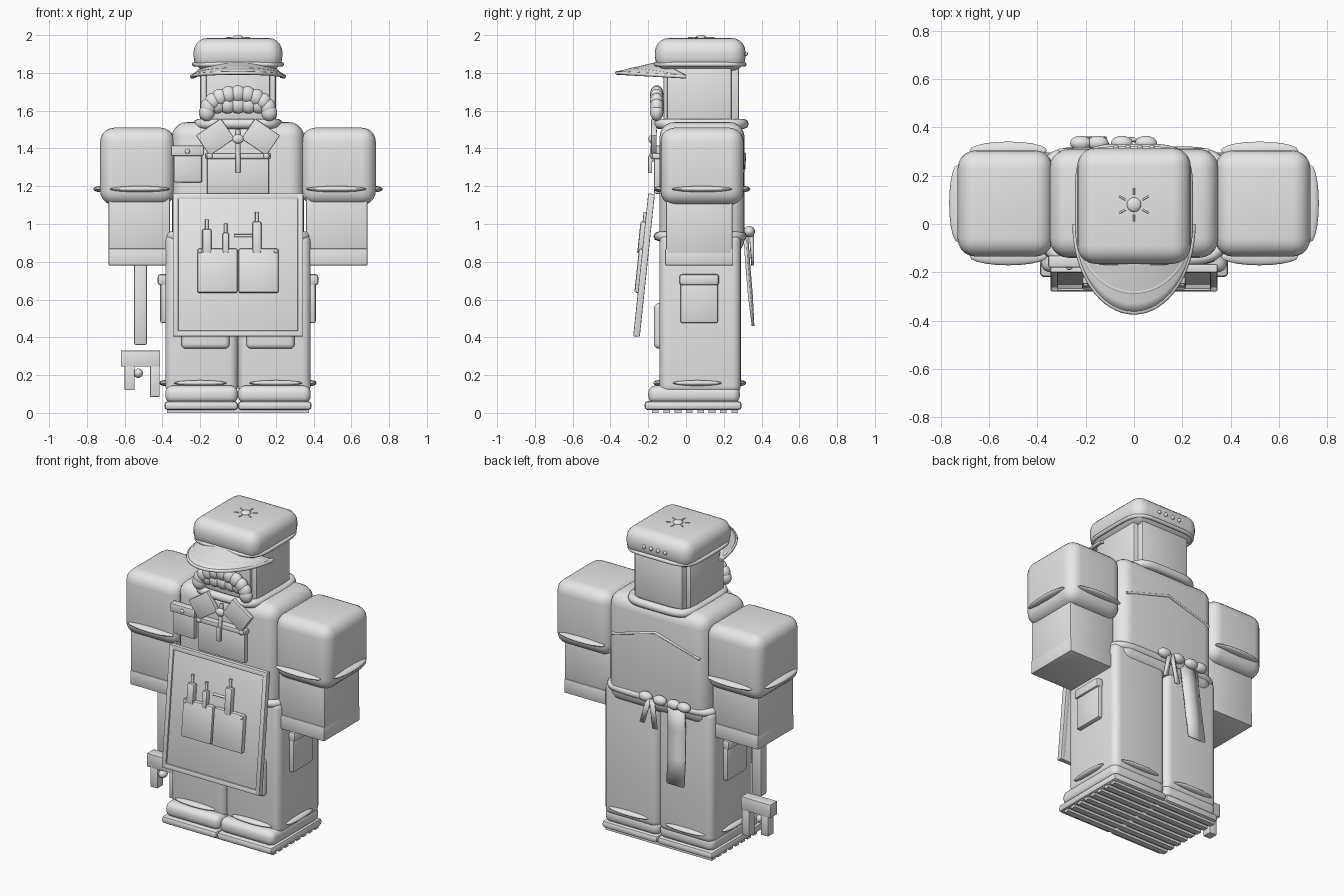
import bpy, bmesh, math
from mathutils import Matrix, Vector

if "Cube" in bpy.data.objects:
    bpy.data.objects.remove(bpy.data.objects["Cube"], do_unlink=True)

grey = bpy.data.materials.new("plain_grey")
grey.use_nodes = True
grey.diffuse_color = (0.8, 0.8, 0.8, 1)
grey.node_tree.nodes["Principled BSDF"].inputs["Base Color"].default_value = (0.8, 0.8, 0.8, 1)


def finish(name, bm):
    """Turn a bmesh into a shaded object."""
    bmesh.ops.recalc_face_normals(bm, faces=bm.faces)
    me = bpy.data.meshes.new(name)
    bm.to_mesh(me)
    bm.free()
    me.materials.append(grey)
    ob = bpy.data.objects.new(name, me)
    bpy.context.collection.objects.link(ob)
    bpy.ops.object.select_all(action="DESELECT")
    ob.select_set(True)
    bpy.context.view_layer.objects.active = ob
    bpy.ops.object.shade_smooth_by_angle(angle=math.radians(40))
    return ob


def box(name, x, y, z, bevel=0.0, turn=0.0):
    """Box from three (low, high) ranges, rounded, optionally turned about y."""
    bm = bmesh.new()
    mid = Vector([(a + b) / 2 for a, b in (x, y, z)])
    size = [b - a for a, b in (x, y, z)]
    m = Matrix.Translation(mid) @ Matrix.Rotation(turn, 4, "Y") @ Matrix.Diagonal((*size, 1))
    bmesh.ops.create_cube(bm, size=1, matrix=m)
    if bevel:
        bmesh.ops.bevel(bm, geom=bm.edges[:], offset=bevel, segments=5 if bevel > 0.02 else 2,
                        profile=0.5, affect="EDGES", clamp_overlap=True)
    return finish(name, bm)


def blob(name, centre, radii):
    bm = bmesh.new()
    m = Matrix.Translation(centre) @ Matrix.Diagonal((*radii, 1))
    bmesh.ops.create_uvsphere(bm, u_segments=20, v_segments=12, radius=1, matrix=m)
    return finish(name, bm)


def tube(name, points, radius, closed=False):
    """Round cord through the points."""
    cu = bpy.data.curves.new(name, "CURVE")
    cu.dimensions = "3D"
    cu.bevel_depth = radius
    cu.bevel_resolution = 2
    cu.use_fill_caps = True
    sp = cu.splines.new("POLY")
    sp.points.add(len(points) - 1)
    for p, co in zip(sp.points, points):
        p.co = (*co, 1)
    sp.use_cyclic_u = closed
    cu.materials.append(grey)
    ob = bpy.data.objects.new(name, cu)
    bpy.context.collection.objects.link(ob)
    return ob


def ring(name, rx, ry, cy, z, radius, power=0.4):
    """Closed cord on a rounded rectangle."""
    pts = []
    for i in range(56):
        a = math.tau * i / 56
        c, s = math.cos(a), math.sin(a)
        pts.append((rx * math.copysign(abs(c) ** power, c),
                    cy + ry * math.copysign(abs(s) ** power, s), z))
    return tube(name, pts, radius, True)


def span(side, a, b):
    return tuple(sorted((side * a, side * b)))


# Torso, neck and head
box("torso", (-0.35, 0.35), (-0.14, 0.31), (0.84, 1.54), 0.08)
ring("collar", 0.21, 0.225, 0.08, 1.53, 0.027)
box("head", (-0.2, 0.2), (-0.1, 0.24), (1.5, 1.84), 0.01)
box("head_core", (-0.17, 0.17), (-0.12, 0.28), (1.5, 1.84), 0.01)
tube("back_yoke_seam", [(-0.31, 0.305, 1.28), (0, 0.311, 1.37), (0.31, 0.305, 1.28)], 0.008)

# Cap with button, rays, band and rear studs
box("cap_crown", (-0.235, 0.235), (-0.165, 0.315), (1.81, 1.985), 0.075)
ring("cap_band", 0.232, 0.234, 0.075, 1.845, 0.012)
blob("cap_button", (0, 0.08, 1.985), (0.03, 0.03, 0.015))
for i in range(6):
    a = math.tau * (i + 0.5) / 6
    tube("cap_ray", [(r * math.cos(a), 0.08 + r * math.sin(a), 1.985) for r in (0.04, 0.07)], 0.004)
for i in range(4):
    blob("cap_stud", (-0.075 + 0.05 * i, 0.318, 1.9), (0.012, 0.01, 0.012))


# Arched visor
def visor_point(u, t):
    x = (0.225 + 0.02 * t) * math.cos(u)
    y = -(0.13 + 0.235 * t) * math.sin(u)
    return (x, y, 1.78 + (0.075 - 0.055 * t) * math.sin(u))


bm = bmesh.new()
rows = [[bm.verts.new(visor_point(math.pi * i / 32, j / 6)) for i in range(33)] for j in range(7)]
for ra, rb in zip(rows, rows[1:]):
    for i in range(32):
        bm.faces.new((ra[i], ra[i + 1], rb[i + 1], rb[i]))
visor = finish("visor", bm)
mod = visor.modifiers.new("thickness", "SOLIDIFY")
mod.thickness = 0.016
mod.offset = 0
for t in (0.65, 1):
    tube("visor_seam", [visor_point(math.pi * i / 32, t) for i in range(33)], 0.01)

# Moustache of soft tufts
for i in range(11):
    a = math.pi * i / 10
    blob("moustache_tuft", (0.165 * math.cos(a), -0.155, 1.59 + 0.1 * math.sin(a)), (0.042, 0.035, 0.045))
for i in range(5):
    blob("lower_tuft", (-0.11 + 0.055 * i, -0.145, 1.63), (0.045, 0.035, 0.045))

# Arms, cuffs, legs and shoes, mirrored
for s, side in ((1, "left"), (-1, "right")):
    box(side + "_sleeve", span(s, 0.335, 0.73), (-0.135, 0.305), (1.1, 1.51), 0.075)
    box(side + "_forearm", span(s, 0.36, 0.685), (-0.105, 0.245), (0.84, 1.2), 0.006)
    box(side + "_cuff", span(s, 0.355, 0.685), (-0.11, 0.25), (0.78, 0.87), 0.006)
    for y in (-0.135, 0.305):
        blob(side + "_sleeve_fold", (s * 0.52, y, 1.185), (0.16, 0.036, 0.016))
    blob(side + "_sleeve_fold", (s * 0.73, 0.085, 1.185), (0.035, 0.16, 0.016))

    box(side + "_leg", span(s, 0, 0.385), (-0.14, 0.29), (0.1, 0.95), 0.045)
    box(side + "_knee_patch", span(s, 0.045, 0.3), (-0.17, -0.12), (0.34, 0.58), 0.03)
    for y in (-0.145, 0.29):
        blob(side + "_hem_fold", (s * 0.2, y, 0.158), (0.14, 0.028, 0.015))
    blob(side + "_hem_fold", (s * 0.39, 0.06, 0.158), (0.025, 0.13, 0.015))
    box(side + "_shoe", span(s, 0, 0.385), (-0.2, 0.285), (0.05, 0.145), 0.04)
    box(side + "_sole", span(s, 0, 0.39), (-0.22, 0.295), (0.015, 0.062), 0.018)
    box(side + "_side_pocket", span(s, 0.37, 0.412), (-0.03, 0.17), (0.475, 0.72), 0.012)
    box(side + "_pocket_flap", span(s, 0.37, 0.425), (-0.035, 0.175), (0.675, 0.735), 0.015)
    box(side + "_collar_flap", (s * 0.12 - 0.08, s * 0.12 + 0.08), (-0.185, -0.155),
        (1.395, 1.525), 0.006, s * 0.6)
for i in range(8):
    y = -0.18 + 0.06 * i
    box("sole_tread", (-0.375, 0.375), (y, y + 0.035), (0, 0.03))

# Waist tie with knots and hanging ribbons
ring("waist_tie", 0.365, 0.222, 0.075, 0.935, 0.025, 0.3)
for x in (0.05, -0.05, -0.15, -0.22):
    blob("tie_knot", (x, 0.335, 0.96), (0.045, 0.03, 0.03))


def ribbon(name, points, width):
    bm = bmesh.new()
    pairs = [[bm.verts.new((x + d * width, y, z)) for d in (-0.5, 0, 0.5)] for x, y, z in points]
    for p, q in zip(pairs, pairs[1:]):
        p[1].co.y += 0.012
        for i in range(2):
            bm.faces.new((p[i], p[i + 1], q[i + 1], q[i]))
    ob = finish(name, bm)
    m = ob.modifiers.new("thickness", "SOLIDIFY")
    m.thickness = 0.014
    m.offset = 0


ribbon("long_ribbon", [(-0.15, 0.31, 0.95), (-0.16, 0.32, 0.8), (-0.17, 0.335, 0.62), (-0.175, 0.355, 0.46)], 0.12)
ribbon("short_ribbon", [(0.0, 0.34, 0.96), (-0.03, 0.352, 0.78)], 0.03)
ribbon("short_ribbon", [(0.02, 0.34, 0.96), (0.06, 0.352, 0.8)], 0.03)

# Chest details
box("bib", (-0.165, 0.165), (-0.17, -0.13), (1.16, 1.37), 0.008)
box("bib_hem", (-0.175, 0.175), (-0.18, -0.13), (1.345, 1.375), 0.006)
for x in (-0.15, 0.15):
    blob("bib_stud", (x, -0.18, 1.36), (0.016, 0.01, 0.016))
box("chest_pocket", (-0.34, -0.19), (-0.17, -0.13), (1.22, 1.4), 0.008)
box("chest_pocket_flap", (-0.355, -0.18), (-0.18, -0.13), (1.36, 1.415), 0.008)
blob("chest_button", (-0.268, -0.182, 1.385), (0.013, 0.008, 0.013))
tube("zip", [(0, -0.165, 1.5), (0, -0.185, 1.33)], 0.012)
box("zip_pull", (-0.013, 0.013), (-0.2, -0.18), (1.27, 1.36), 0.004)
blob("throat_knot", (0, -0.18, 1.45), (0.03, 0.018, 0.025))

# Leaning apron with border, divided pocket and hand tools
apron = [box("apron_panel", (-0.34, 0.34), (-0.19, -0.17), (0.4, 1.16), 0.005)]
for s in (-1, 1):
    apron.append(box("apron_side_border", span(s, 0.315, 0.345), (-0.2, -0.165), (0.4, 1.16), 0.005))
for z in (0.4, 1.13):
    apron.append(box("apron_hem", (-0.345, 0.345), (-0.2, -0.165), (z, z + 0.03), 0.005))
for s in (-1, 1):
    apron.append(box("tool_pocket", span(s, 0.003, 0.215), (-0.218, -0.18), (0.63, 0.865), 0.01))
    apron.append(blob("pocket_rivet", (s * 0.2, -0.22, 0.85), (0.01, 0.006, 0.01)))
for x, low, top, r in ((-0.165, 0.84, 0.97, 0.025), (-0.065, 0.84, 0.95, 0.018), (0.1, 0.84, 1.01, 0.024)):
    apron.append(box("tool_handle", (x - r, x + r), (-0.225, -0.185), (low, top), 0.012))
    apron.append(tube("tool_tip", [(x, -0.205, top - 0.01), (x, -0.205, top + 0.05)], 0.009))
apron.append(tube("tool_loop", [(-0.02, -0.195, 0.935), (0.08, -0.195, 0.935)], 0.008))
lean = (Matrix.Translation((0, -0.18, 1.16)) @ Matrix.Rotation(-0.105, 4, "X")
        @ Matrix.Translation((0, 0.18, -1.16)))
for ob in apron:
    ob.matrix_world = lean

# Hanging tool beside the right leg
box("hanging_handle", (-0.55, -0.483), (-0.03, 0.03), (0.36, 0.8), 0.008)
box("hanging_head", (-0.62, -0.412), (-0.035, 0.035), (0.245, 0.33), 0.004)
box("hanging_long_prong", (-0.465, -0.415), (-0.03, 0.03), (0.085, 0.25), 0.004)
box("hanging_short_prong", (-0.6, -0.548), (-0.03, 0.03), (0.12, 0.25), 0.004)
blob("hanging_pivot", (-0.528, 0, 0.21), (0.025, 0.03, 0.025))
